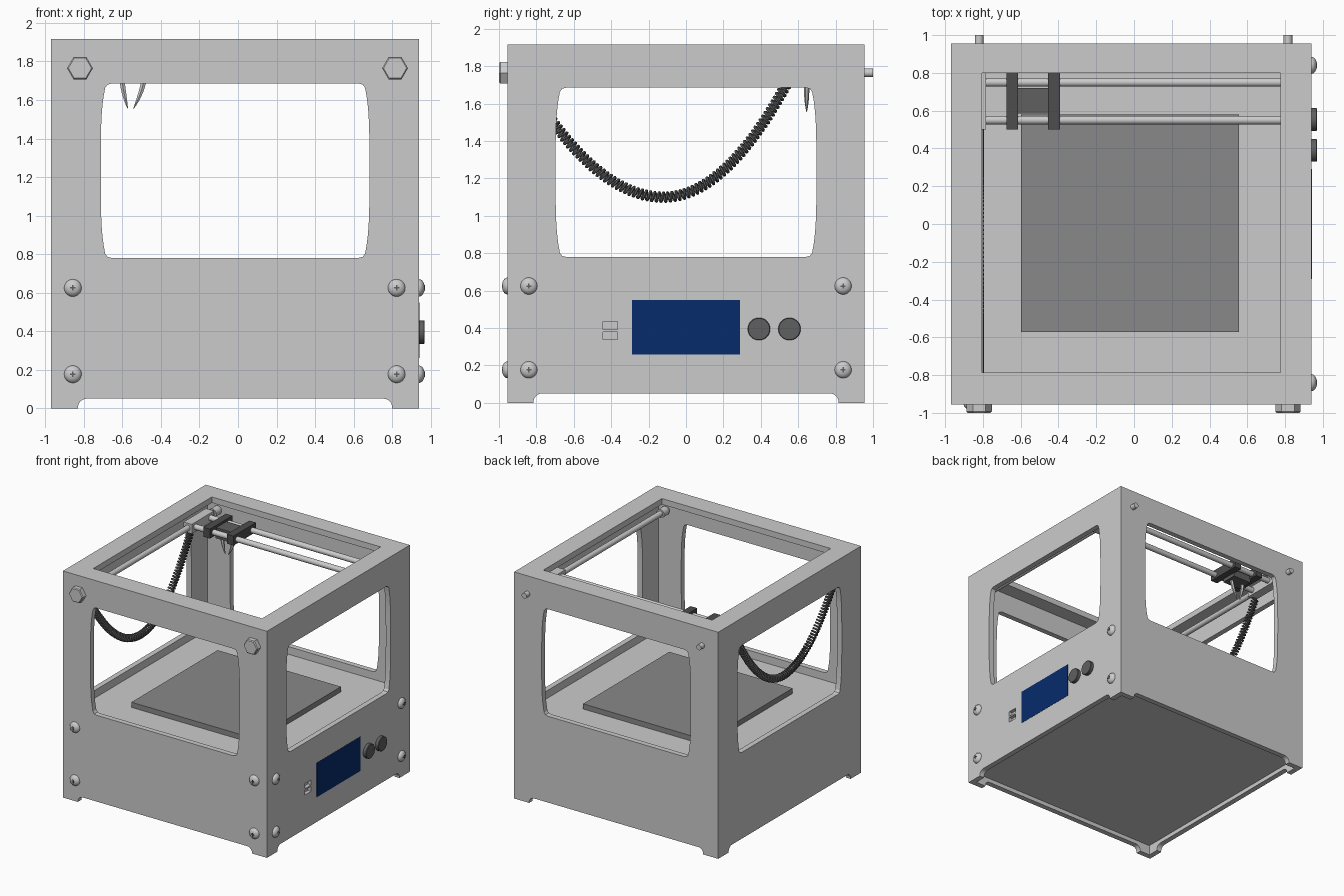
import bpy, bmesh, math
from mathutils import Vector

if "Cube" in bpy.data.objects:
    bpy.data.objects.remove(bpy.data.objects["Cube"])


def material(name, r, g, b):
    m = bpy.data.materials.new(name)
    m.diffuse_color = (r, g, b, 1)
    m.use_nodes = True
    m.node_tree.nodes["Principled BSDF"].inputs["Base Color"].default_value = m.diffuse_color
    return m


GREY = material("light_grey", 0.6, 0.6, 0.6)
BED = material("bed_grey", 0.25, 0.25, 0.25)
DARK = material("dark_grey", 0.115, 0.115, 0.115)
BLACK = material("charcoal", 0.075, 0.075, 0.075)
BLUE = material("screen_blue", 0.002, 0.024, 0.15)

CX, H, T = -0.015, 0.955, 0.045       # box centre x, half width, wall thickness
LEFT, RIGHT, TOP = CX - H, CX + H, 1.917


def link(name, bm, mat):
    bmesh.ops.recalc_face_normals(bm, faces=bm.faces)
    me = bpy.data.meshes.new(name)
    bm.to_mesh(me)
    bm.free()
    me.materials.append(mat)
    ob = bpy.data.objects.new(name, me)
    bpy.context.collection.objects.link(ob)
    return ob


def box(name, x, y, z, mat):
    """Box from (min, max) ranges."""
    bm = bmesh.new()
    bmesh.ops.create_cube(bm, size=1)
    for v in bm.verts:
        v.co = [r[0] + (c + 0.5) * (r[1] - r[0]) for c, r in zip(v.co, (x, y, z))]
    return link(name, bm, mat)


def prism(name, pts, along_x):
    """Profile (u, z) pushed right through the body along x or y."""
    bm = bmesh.new()
    put = (lambda u, z, d: (d, u, z)) if along_x else (lambda u, z, d: (u + CX, d, z))
    f = bm.faces.new([bm.verts.new(put(u, z, -1.2)) for u, z in pts])
    new = bmesh.ops.extrude_face_region(bm, geom=[f])["geom"]
    bmesh.ops.translate(bm, vec=put(-CX if not along_x else 0, 0, 2.4),
                        verts=[g for g in new if isinstance(g, bmesh.types.BMVert)])
    return link(name, bm, GREY)


def cut(target, cutter):
    cutter.hide_render = True
    cutter.hide_set(True)
    m = target.modifiers.new(cutter.name, 'BOOLEAN')
    m.operation, m.solver, m.object = 'DIFFERENCE', 'EXACT', cutter


def select(ob):
    bpy.ops.object.select_all(action='DESELECT')
    ob.select_set(True)
    bpy.context.view_layer.objects.active = ob


def smooth(ob):
    select(ob)
    bpy.ops.object.shade_smooth_by_angle(angle=math.radians(35))


def lathe(name, a, b, rings, mat, sides=32):
    """Round part from a to b; rings are (fraction along, radius)."""
    a, b = Vector(a), Vector(b)
    q = (b - a).to_track_quat('Z', 'Y')
    bm = bmesh.new()
    loops = []
    for f, r in rings:
        loops.append([bm.verts.new(a.lerp(b, f) + q @ Vector((r * math.cos(t), r * math.sin(t), 0)))
                      for t in (2 * math.pi * i / sides for i in range(sides))])
    for lo, hi in zip(loops, loops[1:]):
        for i in range(sides):
            j = (i + 1) % sides
            bm.faces.new((lo[i], lo[j], hi[j], hi[i]))
    bm.faces.new(loops[0][::-1])
    bm.faces.new(loops[-1])
    ob = link(name, bm, mat)
    smooth(ob)
    return ob


def rod(name, a, b, r, mat=GREY, sides=24):
    return lathe(name, a, b, [(0, r), (1, r)], mat, sides)


def wire(name, pts, mat, bevel, radii=None):
    cu = bpy.data.curves.new(name, 'CURVE')
    cu.dimensions, cu.bevel_depth, cu.bevel_resolution = '3D', bevel, 1
    cu.use_fill_caps = True
    sp = cu.splines.new('POLY')
    sp.points.add(len(pts) - 1)
    for i, (p, co) in enumerate(zip(sp.points, pts)):
        p.co = (*co, 1)
        p.radius = radii[i] if radii else 1
    cu.materials.append(mat)
    ob = bpy.data.objects.new(name, cu)
    bpy.context.collection.objects.link(ob)
    select(ob)
    bpy.ops.object.convert(target='MESH')
    smooth(ob)


# Shell: one box, hollowed, with four bulging windows and cut-outs between the feet
edge = [(0.638, 0.78), (0.662, 0.786)]
for i in range(-10, 11):
    t = i / 10 * 0.95
    edge.append((0.697 - 0.028 * t ** 4, 1.233 + 0.453 * t))
edge += [(0.662, 1.68), (0.638, 1.686)]
window = edge + [(-u, v) for u, v in reversed(edge)]
foot = [(0.815, -0.1)] + [(0.77 + 0.045 * math.cos(a), 0.005 + 0.045 * math.sin(a))
                          for a in (math.pi / 2 * i / 8 for i in range(9))]
feet = foot + [(-u, v) for u, v in reversed(foot)]
inner_x, inner_y = (LEFT + T, RIGHT - T), (-H + T, H - T)

shell = box("shell", (LEFT, RIGHT), (-H, H), (0, TOP), GREY)
cut(shell, box("cavity_cutter", inner_x, inner_y, (-0.2, TOP - 0.05), GREY))
cut(shell, box("top_opening_cutter", (-0.805, 0.775), (-0.785, 0.8), (1.5, 2.2), GREY))
for along_x in (False, True):
    cut(shell, prism("window_cutter", window, along_x))
    cut(shell, prism("feet_cutter", feet, along_x))
for z in (0.338, 0.392):
    cut(shell, box("port_cutter", (RIGHT - 0.03, RIGHT + 0.03), (-0.445, -0.365), (z, z + 0.042), GREY))

# Deck, base plate and print bed
box("deck", inner_x, inner_y, (0.68, 0.715), GREY)
box("base_plate", inner_x, inner_y, (0.085, 0.115), GREY)
box("print_bed", (-0.597, 0.557), (-0.572, 0.58), (0.716, 0.76), BED)

# Long rods with hex heads, collars and sliders
RZ = 1.765
for side, x in (("left", -0.82), ("right", 0.815)):
    rod(side + "_rail", (x, -0.96, RZ), (x, 1.0, RZ), 0.023)
    lathe(side + "_hex_head", (x, -0.95, RZ), (x, -1.0, RZ),
          [(0, 0.067), (0.85, 0.067), (1, 0.06)], GREY, 6)
    for y in (-0.89, 0.83):
        rod(side + "_rail_collar", (x, y, RZ), (x, y + 0.07, RZ), 0.036)
    s = 1 if x > 0 else -1
    box(side + "_slider", sorted((x - s * 0.037, x + s * 0.04)), (0.50, 0.80),
        (RZ - 0.04, RZ + 0.04), GREY)

# Cross rods and print carriage
for y in (0.55, 0.75):
    rod("cross_rod", (-0.82, y, RZ), (0.81, y, RZ), 0.023)
for x in (-0.675, -0.455):
    box("carriage_bar", (x, x + 0.062), (0.50, 0.80), (1.73, 1.81), BLACK)
box("carriage_block", (-0.62, -0.45), (0.585, 0.72), (1.70, 1.79), DARK)
for x0, x1 in ((-0.603, -0.572), (-0.485, -0.542)):
    pts = [(x0 + (x1 - x0) * f ** 1.6, 0.645, 1.73 - 0.175 * f) for f in (i / 8 for i in range(9))]
    wire("nozzle_prong", pts, GREY, 0.015, [1 - 0.9 * (i / 8) ** 3 for i in range(9)])

# Coiled cable hanging along the left wall
pts, ang, N = [], 0.0, 1500
y0, y1 = -0.86, 0.54
dy = (y1 - y0) / N
for i in range(N + 1):
    y = y0 + dy * i
    d = y + 0.12
    k = 1.15 if d < 0 else 1.4
    tan = Vector((0, 1, 2 * k * d))
    ang += dy * tan.length / 0.024 * 2 * math.pi
    nor = Vector((0, -tan.z, tan.y)).normalized()
    pts.append(Vector((-0.825, y, 1.1 + k * d * d))
               + 0.024 * (math.cos(ang) * Vector((1, 0, 0)) + math.sin(ang) * nor))
wire("coiled_cable", pts, DARK, 0.008)

# Domed cross-head screws on the front and right walls
dome = [(math.sin(a), 0.045 * math.cos(a)) for a in (math.radians(d) for d in (0, 15, 30, 45, 60, 75, 85))]
for z in (0.177, 0.625):
    for x in (-0.857, 0.823):
        lathe("front_screw", (x, -H, z), (x, -H - 0.029, z), dome, GREY)
        for a, b in ((0.014, 0.004), (0.004, 0.014)):
            box("front_screw_slot", (x - a, x + a), (-H - 0.030, -H - 0.02), (z - b, z + b), DARK)
    for y in (-0.84, 0.84):
        lathe("right_screw", (RIGHT, y, z), (RIGHT + 0.029, y, z), dome, GREY)
        for a, b in ((0.014, 0.004), (0.004, 0.014)):
            box("right_screw_slot", (RIGHT + 0.02, RIGHT + 0.030), (y - a, y + a), (z - b, z + b), DARK)

# Control panel: screen and knobs
box("screen", (RIGHT - 0.002, RIGHT + 0.002), (-0.29, 0.29), (0.26, 0.55), BLUE)
for y in (0.39, 0.553):
    lathe("knob", (RIGHT, y, 0.395), (RIGHT + 0.029, y, 0.395),
          [(0, 0.06), (0.9, 0.06), (1, 0.057)], DARK)
